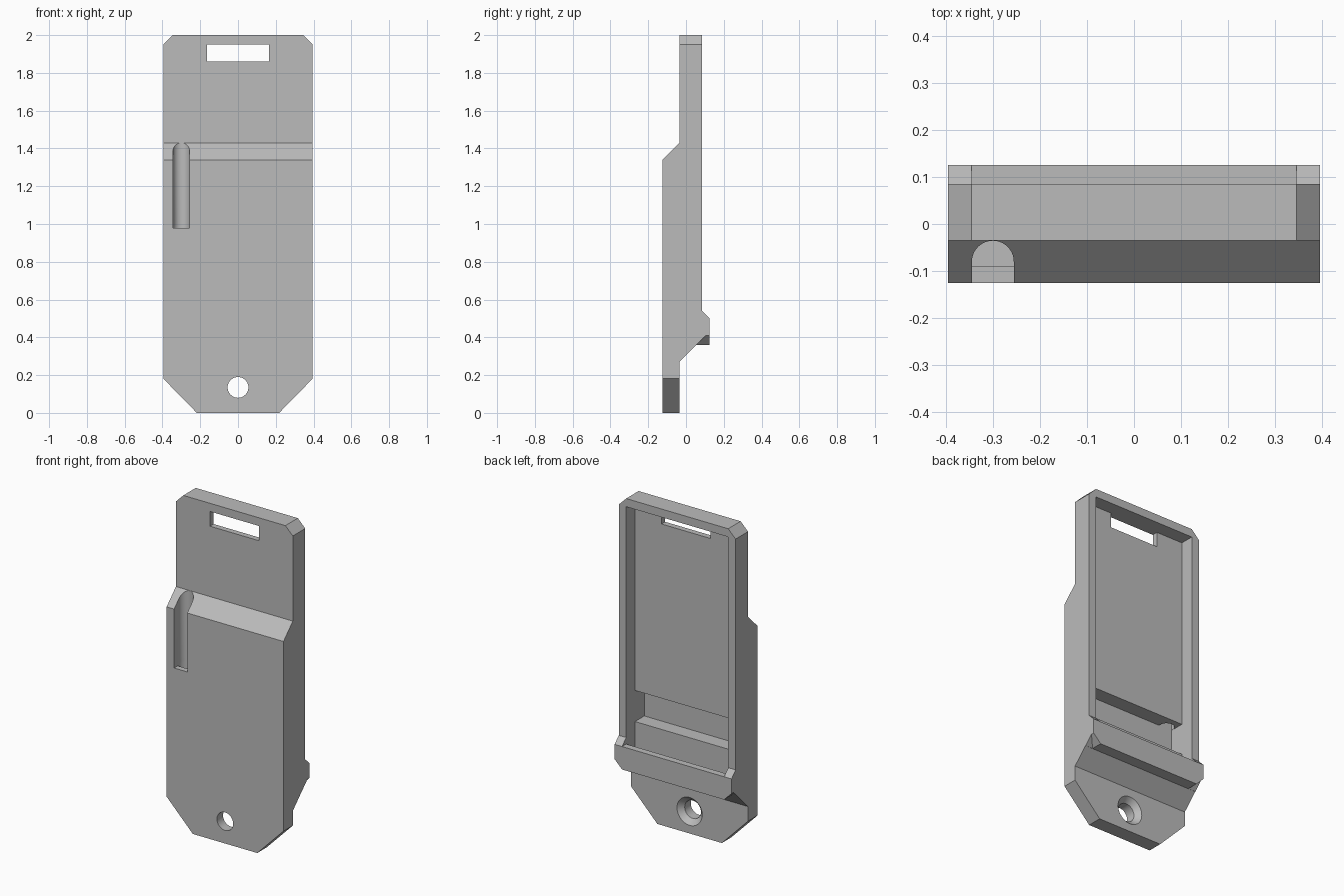
import bpy, bmesh, math

cube = bpy.data.objects.get("Cube")
if cube:
    bpy.data.objects.remove(cube, do_unlink=True)

grey = bpy.data.materials.new("plain_grey")
grey.use_nodes = True
colour = (0.5, 0.5, 0.5, 1)
grey.diffuse_color = colour
grey.node_tree.nodes["Principled BSDF"].inputs["Base Color"].default_value = colour


def place(axis, p, d):
    """Turn a 2D profile point plus a depth into a 3D point."""
    return {"x": (d, p[0], p[1]), "y": (p[0], d, p[1]), "z": (p[0], p[1], d)}[axis]


def prism(name, axis, points, start, end):
    """Extrude a profile; start may be a function of the profile point."""
    bm = bmesh.new()
    near = [start(p) if callable(start) else start for p in points]
    a = [bm.verts.new(place(axis, p, d)) for p, d in zip(points, near)]
    b = [bm.verts.new(place(axis, p, end)) for p in points]
    bm.faces.new(a)
    bm.faces.new(b[::-1])
    for i in range(len(points)):
        j = (i + 1) % len(points)
        bm.faces.new((a[j], a[i], b[i], b[j]))
    bmesh.ops.recalc_face_normals(bm, faces=bm.faces)
    mesh = bpy.data.meshes.new(name)
    bm.to_mesh(mesh)
    bm.free()
    obj = bpy.data.objects.new(name, mesh)
    obj.data.materials.append(grey)
    bpy.context.collection.objects.link(obj)
    return obj


def box(name, x0, x1, y0, y1, z0, z1):
    return prism(name, "z", [(x0, y0), (x1, y0), (x1, y1), (x0, y1)], z0, z1)


def cut(target, cutter):
    """Subtract the cutter and throw it away."""
    mod = target.modifiers.new("cut", "BOOLEAN")
    mod.operation = "DIFFERENCE"
    mod.solver = "EXACT"
    mod.object = cutter
    bpy.ops.object.select_all(action="DESELECT")
    bpy.context.view_layer.objects.active = target
    target.select_set(True)
    bpy.ops.object.modifier_apply(modifier=mod.name)
    bpy.data.objects.remove(cutter, do_unlink=True)


W, INNER = 0.395, 0.345
FRONT, STEP, BACK, LIP = -0.125, -0.035, 0.085, 0.125

# Holder body from its side profile
body = prism("holder_body", "x", [
    (FRONT, 0), (FRONT, 1.34), (STEP, 1.43), (STEP, 2), (BACK, 2), (BACK, 0.54),
    (LIP, 0.5), (LIP, 0.36), (0.055, 0.36), (STEP, 0.27), (STEP, 0)], -W, W)

# Clipped corners: top, foot and lip
for s in (-1, 1):
    cut(body, prism("top_corner", "y", [
        (s * (INNER - 0.05), 2.05), (s * (W + 0.05), 1.9), (s * (W + 0.05), 2.05)], -0.3, 0.3))
    cut(body, prism("foot_corner", "y", [
        (s * 0.12, -0.1), (s * 0.495, 0.2829), (s * 0.495, -0.1)], -0.3, 0.3))
    cut(body, prism("lip_corner", "y", [
        (s * 0.325, 0.34), (s * 0.415, 0.43), (s * 0.415, 0.34)],
        lambda p: p[1] - 0.304, 0.3))

# Pocket open to the back, recess behind the lip, deep cable recess
cut(body, box("pocket", -INNER, INNER, 0, 0.3, 0.5, 1.95))
cut(body, box("lip_recess", -INNER, INNER, 0, BACK, 0.41, 0.6))
cut(body, box("deep_recess", -INNER, INNER, -0.09, 0.04, 0.605, 0.795))

# Strap slot
cut(body, box("strap_slot", -0.165, 0.165, -0.2, 0.05, 1.86, 1.95))


# Round-backed cable groove and the channel joining it to the deep recess
def arch(front):
    r, cx, cy = 0.0445, -0.3, -0.08
    arc = [(cx + r * math.cos(math.pi * i / 20), cy + r * math.sin(math.pi * i / 20))
           for i in range(21)]
    return [(cx + r, front)] + arc + [(cx - r, front)]


cut(body, prism("cable_groove", "z", arch(-0.2), 0.98, 1.6))
cut(body, prism("cable_channel", "z", arch(-0.09), 0.75, 1.0))


# Screw hole, countersunk at the back
def disc(r):
    return [(r * math.cos(math.tau * i / 40), 0.135 + r * math.sin(math.tau * i / 40))
            for i in range(40)]


cut(body, prism("screw_hole", "y", disc(0.055), -0.2, 0.1))
sink = prism("countersink", "y", disc(0.055), -0.066, -0.03)
for v in sink.data.vertices:
    if v.co.y > -0.04:
        v.co.x *= 1.64
        v.co.z = 0.135 + (v.co.z - 0.135) * 1.64
cut(body, sink)

bpy.ops.object.select_all(action="DESELECT")
body.select_set(True)
bpy.context.view_layer.objects.active = body
bpy.ops.object.shade_smooth_by_angle(angle=math.radians(25))
